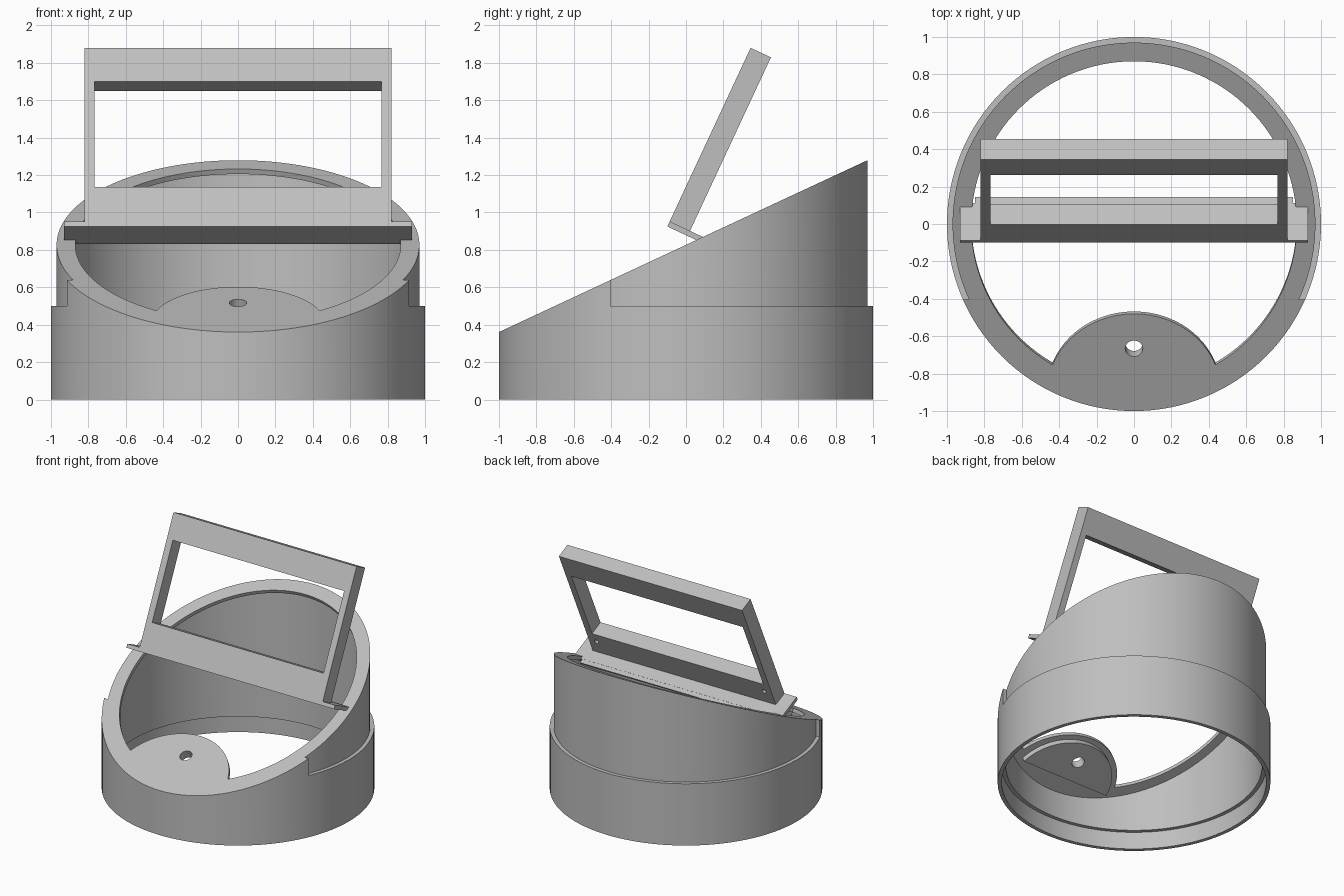
import bpy, bmesh, math
from mathutils import Matrix, Vector

default = bpy.data.objects.get("Cube")
if default:
    bpy.data.objects.remove(default, do_unlink=True)

grey = bpy.data.materials.new("plain_grey")
grey.use_nodes = True
grey.diffuse_color = (0.52, 0.52, 0.52, 1)
grey.node_tree.nodes["Principled BSDF"].inputs["Base Color"].default_value = grey.diffuse_color

TILT = math.radians(25)
# Local frame lying on the sloping top face
SLOPE = Matrix.Translation((0, 0, 0.827)) @ Matrix.Rotation(TILT, 4, 'X')
NORMAL = SLOPE.to_3x3() @ Vector((0, 0, 1))
# Local frame of the upright bracket: y = depth, z = up along the bracket
LEAN = Matrix.Translation((0, -0.1, 0.925)) @ Matrix.Rotation(-TILT, 4, 'X')
FLAT = Matrix.Identity(4)


def make(name, bm):
    mesh = bpy.data.meshes.new(name)
    bmesh.ops.recalc_face_normals(bm, faces=bm.faces)
    bm.to_mesh(mesh)
    bm.free()
    mesh.materials.append(grey)
    obj = bpy.data.objects.new(name, mesh)
    bpy.context.collection.objects.link(obj)
    return obj


def cylinder(name, r, z0, z1, frame=FLAT, centre=(0, 0), stretch=1, cut=None, segments=128):
    """Cylinder along z; cut = (point, normal) removes the side the normal points to."""
    bm = bmesh.new()
    place = Matrix.Translation((*centre, (z0 + z1) / 2)) @ Matrix.Diagonal((1, stretch, 1, 1))
    bmesh.ops.create_cone(bm, cap_ends=True, segments=segments, radius1=r, radius2=r,
                          depth=z1 - z0, matrix=place)
    if cut:
        res = bmesh.ops.bisect_plane(bm, geom=bm.verts[:] + bm.edges[:] + bm.faces[:],
                                     plane_co=cut[0], plane_no=cut[1], clear_outer=True)
        rim = [e for e in res["geom_cut"] if isinstance(e, bmesh.types.BMEdge)]
        bmesh.ops.contextual_create(bm, geom=rim)
    bm.transform(frame)
    return make(name, bm)


def box(name, x, y, z, frame=FLAT):
    bm = bmesh.new()
    size = [b - a for a, b in (x, y, z)]
    mid = [(a + b) / 2 for a, b in (x, y, z)]
    bmesh.ops.create_cube(bm, size=1, matrix=Matrix.Translation(mid) @ Matrix.Diagonal((*size, 1)))
    bm.transform(frame)
    return make(name, bm)


def boolean(obj, *others, operation='DIFFERENCE'):
    for other in others:
        mod = obj.modifiers.new("bool", 'BOOLEAN')
        mod.operation, mod.solver, mod.object = operation, 'EXACT', other
        graph = bpy.context.evaluated_depsgraph_get()
        graph.update()
        mesh = bpy.data.meshes.new_from_object(obj.evaluated_get(graph))
        obj.modifiers.clear()
        obj.data = mesh
        bpy.data.objects.remove(other, do_unlink=True)


def smooth(obj):
    bpy.ops.object.select_all(action='DESELECT')
    obj.select_set(True)
    bpy.context.view_layer.objects.active = obj
    bpy.ops.object.shade_smooth_by_angle(angle=math.radians(25))


# Hollow housing with a sloping top and a thin inward flange
housing = cylinder("housing", 1, 0, 2, cut=(SLOPE.translation, NORMAL))
step = cylinder("step_cutter", 1.2, 0.5, 2.2, cut=((0, -0.405, 0), (0, -1, 0)))
boolean(step, cylinder("step_core", 0.97, 0, 3))
void = cylinder("void_cutter", 0.94, -0.3, 2, cut=(SLOPE.translation - NORMAL * 0.03, NORMAL))
recess = cylinder("recess_cutter", 0.97, -0.2, 0.14)

# Opening in the sloping face, leaving a round pad at the front
opening = cylinder("opening_cutter", 0.87, -0.1, 0.1, SLOPE, stretch=1 / math.cos(TILT))
boolean(opening, cylinder("pad_shape", 0.465, -0.3, 0.3, SLOPE, (0, -0.995)))


def pad_hole():
    return cylinder("pad_hole_cutter", 0.047, -0.2, 0.2, SLOPE, (0, -0.735), segments=32)


boolean(housing, step, void, recess, opening, pad_hole())
smooth(housing)

# Thicker boss under the pad
boss = cylinder("pad_boss", 0.4, -0.07, -0.025, SLOPE, (0, -0.97),
                cut=((0, -0.9, 0), (0, -1, 0)))
boolean(boss, pad_hole())
smooth(boss)

# Leaning rectangular frame with four screw holes in its back
frame = box("upright_frame", (-0.82, 0.82), (0, 0.12), (0.01, 1.054), LEAN)
boolean(frame, box("window_cutter", (-0.767, 0.767), (-0.1, 0.3), (0.232, 0.855), LEAN))
TURN = LEAN @ Matrix.Rotation(-math.pi / 2, 4, 'X')
for x in (-0.75, 0.75):
    for up in (0.15, 0.985):
        boolean(frame, cylinder("screw_cutter", 0.018, 0.06, 0.2, TURN, (x, -up), segments=24))
smooth(frame)

# Foot plate resting across the flange, with a thin rear ledge
box("foot_plate", (-0.93, 0.93), (0, 0.22), (0, 0.03), LEAN)
box("foot_ledge", (-0.85, 0.85), (0.21, 0.256), (0.016, 0.029), LEAN)
